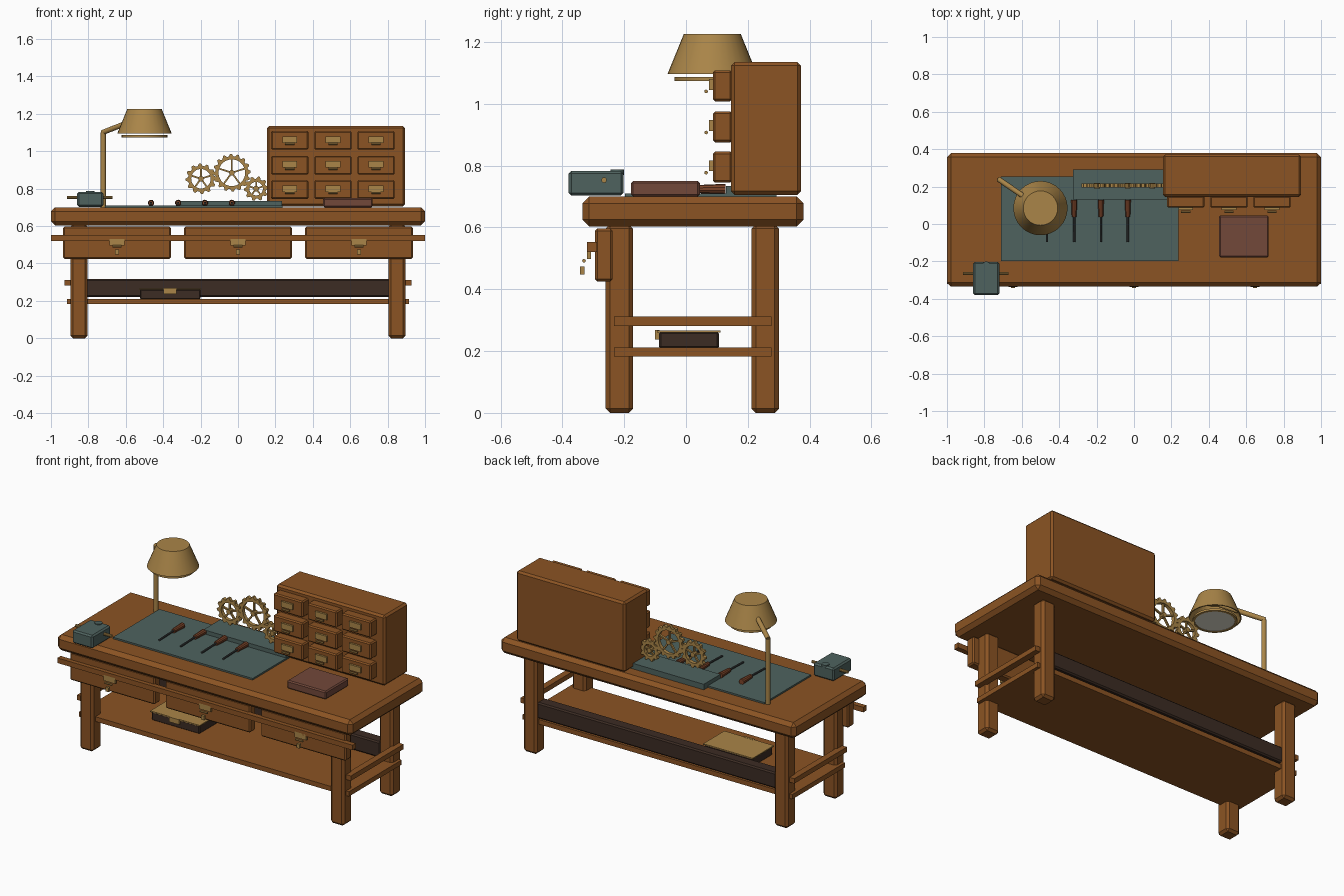
import bpy, bmesh, math
from mathutils import Vector, Matrix

if "Cube" in bpy.data.objects:
    bpy.data.objects.remove(bpy.data.objects["Cube"])


def mat(name, r, g, b):
    m = bpy.data.materials.new(name)
    m.diffuse_color = (r, g, b, 1)
    m.use_nodes = True
    m.node_tree.nodes["Principled BSDF"].inputs["Base Color"].default_value = m.diffuse_color
    return m


WOOD = mat("warm wood", 0.26, 0.088, 0.017)
DARK = mat("dark wood", 0.045, 0.025, 0.017)
TEAL = mat("slate teal", 0.077, 0.123, 0.113)
BRASS = mat("brass", 0.40, 0.235, 0.065)
LEATHER = mat("red brown leather", 0.17, 0.065, 0.042)
GRIP = mat("tool grip", 0.20, 0.058, 0.022)
STEEL = mat("dark steel", 0.05, 0.056, 0.056)
GLOW = mat("cream lamp glass", 0.80, 0.76, 0.66)


def finish(name, bm, m, smooth=False):
    bmesh.ops.recalc_face_normals(bm, faces=bm.faces[:])
    me = bpy.data.meshes.new(name)
    bm.to_mesh(me)
    bm.free()
    me.materials.append(m)
    o = bpy.data.objects.new(name, me)
    bpy.context.collection.objects.link(o)
    if smooth:
        bpy.context.view_layer.objects.active = o
        o.select_set(True)
        bpy.ops.object.shade_smooth_by_angle(angle=math.radians(35))
        o.select_set(False)
    return o


def box(name, x0, x1, y0, y1, z0, z1, m, bevel=0.0):
    bm = bmesh.new()
    bmesh.ops.create_cube(bm, size=1)
    c = Vector((x0 + x1, y0 + y1, z0 + z1)) / 2
    bmesh.ops.scale(bm, vec=(x1 - x0, y1 - y0, z1 - z0), verts=bm.verts[:])
    bmesh.ops.translate(bm, vec=c, verts=bm.verts[:])
    o = finish(name, bm, m)
    if bevel:
        b = o.modifiers.new("chamfer", 'BEVEL')
        b.width, b.segments = bevel, 1
    return o


def rod(name, a, b, r1, r2, m, sides=12):
    a, b = Vector(a), Vector(b)
    d = b - a
    bm = bmesh.new()
    bmesh.ops.create_cone(bm, cap_ends=True, segments=sides, radius1=r1, radius2=r2, depth=d.length)
    bmesh.ops.transform(bm, verts=bm.verts[:],
                        matrix=Matrix.Translation((a + b) / 2) @ d.to_track_quat('Z', 'Y').to_matrix().to_4x4())
    return finish(name, bm, m, True)


def lathe(name, profile, centre, m, sides=32):
    # closed profile of (radius, z) turned round a vertical axis
    bm = bmesh.new()
    rings = [[bm.verts.new((centre[0] + r * math.cos(t), centre[1] + r * math.sin(t), z)) for r, z in profile]
             for t in (2 * math.pi * i / sides for i in range(sides))]
    n = len(profile)
    for i in range(sides):
        p, q = rings[i], rings[(i + 1) % sides]
        for k in range(n):
            bm.faces.new((p[k], q[k], q[(k + 1) % n], p[(k + 1) % n]))
    return finish(name, bm, m, True)


def gear(name, cx, cy, cz, outer, teeth, thick=0.022):
    root, inner = outer - 0.013, outer - 0.03
    bm = bmesh.new()
    sections = []
    for i in range(teeth * 4):
        t = 2 * math.pi * i / (teeth * 4)
        r = outer if i % 4 < 2 else root
        sections.append([bm.verts.new((cx + rr * math.cos(t), cy + s * thick / 2, cz + rr * math.sin(t)))
                         for rr, s in ((r, -1), (r, 1), (inner, 1), (inner, -1))])
    for i, p in enumerate(sections):
        q = sections[(i + 1) % len(sections)]
        for k in range(4):
            bm.faces.new((p[k], q[k], q[(k + 1) % 4], p[(k + 1) % 4]))
    for i in range(5):
        t = 2 * math.pi * i / 5 + math.pi / 2
        mtx = (Matrix.Translation((cx, cy, cz)) @ Matrix.Rotation(-t, 4, 'Y')
               @ Matrix.Translation((inner / 2 + 0.002, 0, 0)) @ Matrix.Diagonal((inner, 0.012, 0.009, 1)))
        bmesh.ops.create_cube(bm, size=1, matrix=mtx)
    finish(name, bm, BRASS)
    rod(name + "_hub", (cx, cy - 0.015, cz), (cx, cy + 0.015, cz), 0.015, 0.015, BRASS)


def pull(name, x, y, z):
    # label plate with a bar along its lower edge; y is the drawer face
    box(name + "_plate", x - 0.039, x + 0.039, y - 0.012, y, z - 0.013, z + 0.022, BRASS)
    rod(name + "_bar", (x - 0.025, y - 0.022, z - 0.018), (x + 0.025, y - 0.022, z - 0.018), 0.006, 0.006, BRASS, 8)


# bench frame
box("bench_top", -1, 1, -0.335, 0.38, 0.603, 0.70, WOOD, 0.022)
for s, side in ((-1, "left"), (1, "right")):
    for y0, end in ((-0.26, "front"), (0.212, "back")):
        x = s * 0.85
        box(f"{end}_{side}_leg", x - 0.046, x + 0.046, y0, y0 + 0.089, 0, 0.61, WOOD, 0.014)
    xs = sorted((s * 0.888, s * 0.928))
    box(f"{side}_side_rail", *xs, -0.233, 0.277, 0.281, 0.311, WOOD)
box("lower_shelf", -0.915, 0.915, -0.233, 0.277, 0.182, 0.211, WOOD)
box("back_beam", -0.815, 0.815, 0.212, 0.286, 0.22, 0.317, DARK, 0.008)
box("front_rail", -1, 1, -0.32, -0.288, 0.521, 0.552, WOOD)

# bench drawers
for i, x in enumerate((-0.647, 0, 0.647)):
    box(f"bench_drawer_{i}", x - 0.288, x + 0.288, -0.295, -0.237, 0.425, 0.597, WOOD, 0.008)
    pull(f"bench_pull_{i}", x, -0.308, 0.51)
    box(f"bench_knob_{i}", x - 0.01, x + 0.01, -0.343, -0.328, 0.448, 0.474, BRASS)

# small parts cabinet
box("cabinet", 0.155, 0.893, 0.145, 0.372, 0.705, 1.135, WOOD, 0.012)
for i, x in enumerate((0.277, 0.508, 0.738)):
    for j, z in enumerate((0.795, 0.925, 1.058)):
        box(f"cabinet_drawer_{i}_{j}", x - 0.1, x + 0.1, 0.087, 0.15, z - 0.05, z + 0.05, WOOD, 0.007)
        pull(f"cabinet_pull_{i}_{j}", x, 0.087, z)

# work mat and gear tray
box("work_mat", -0.71, 0.237, -0.197, 0.253, 0.698, 0.71, TEAL)
box("gear_tray", -0.325, 0.235, 0.13, 0.292, 0.70, 0.734, TEAL)

# gears
gear("left_gear", -0.198, 0.205, 0.853, 0.082, 12)
gear("large_gear", -0.033, 0.205, 0.885, 0.101, 16)
gear("right_gear", 0.097, 0.205, 0.80, 0.066, 10)

# hand tools
for i, x in enumerate((-0.465, -0.32, -0.177, -0.033)):
    rod(f"tool_handle_{i}", (x, 0.037, 0.724), (x, 0.128, 0.724), 0.013, 0.017, GRIP, 10)
    rod(f"tool_blade_{i}", (x, -0.097, 0.72), (x, 0.04, 0.724), 0.006, 0.006, STEEL, 8)

# leather notebook
box("notebook", 0.455, 0.72, -0.178, 0.045, 0.70, 0.75, LEATHER, 0.007)

# lamp
rod("lamp_post", (-0.72, 0.235, 0.69), (-0.72, 0.235, 1.10), 0.014, 0.014, BRASS)
rod("lamp_arm", (-0.725, 0.24, 1.10), (-0.52, 0.1, 1.18), 0.014, 0.014, BRASS)
LC = (-0.5, 0.085)
lathe("lamp_shade", [(0.145, 1.096), (0.092, 1.226), (0.0005, 1.226), (0.0005, 1.218), (0.087, 1.218), (0.138, 1.096)],
      LC, BRASS)
lathe("lamp_ring", [(0.122, 1.074), (0.122, 1.086), (0.108, 1.086), (0.108, 1.074)], LC, BRASS)
rod("lamp_glass", (*LC, 1.077), (*LC, 1.085), 0.11, 0.11, GLOW, 32)

# bench vise
box("vise_body", -0.86, -0.72, -0.38, -0.202, 0.703, 0.783, TEAL, 0.009)
rod("vise_screw_cap", (-0.79, -0.222, 0.77), (-0.79, -0.222, 0.788), 0.022, 0.022, TEAL)
rod("vise_handle", (-0.913, -0.265, 0.753), (-0.67, -0.265, 0.753), 0.009, 0.009, BRASS, 10)

# case on the shelf
box("shelf_case", -0.525, -0.2, -0.087, 0.107, 0.208, 0.262, DARK, 0.006)
box("case_lid", -0.53, -0.195, -0.093, 0.112, 0.26, 0.267, BRASS)
box("case_latch", -0.397, -0.33, -0.1, -0.086, 0.238, 0.268, BRASS)
